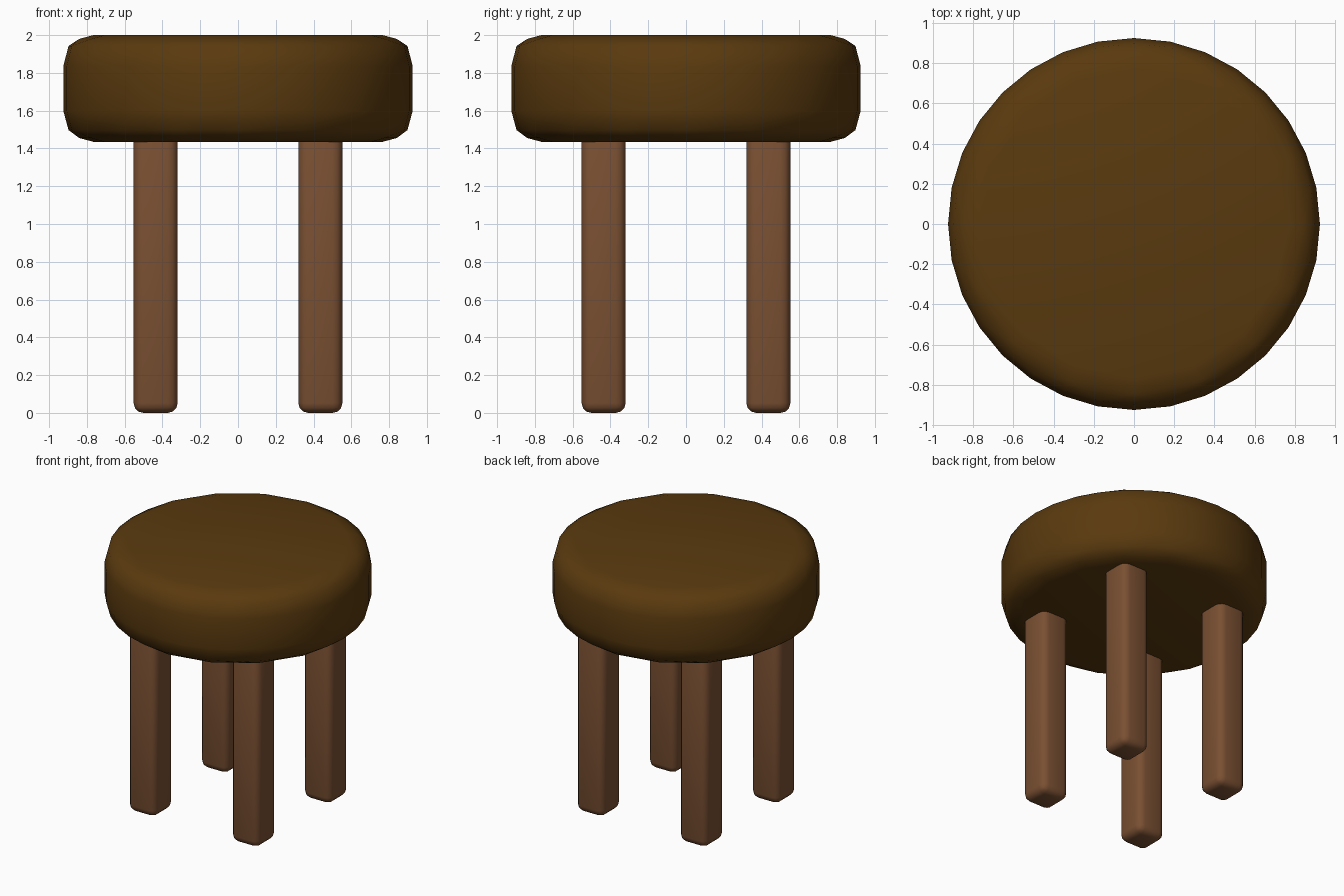
import bpy, bmesh, math

if "Cube" in bpy.data.objects:
    bpy.data.objects.remove(bpy.data.objects["Cube"])

def material(name, rgb):
    m = bpy.data.materials.new(name)
    m.diffuse_color = (*rgb, 1)
    m.use_nodes = True
    m.node_tree.nodes["Principled BSDF"].inputs["Base Color"].default_value = m.diffuse_color
    return m

def make_object(name, bm, mat, angle):
    bmesh.ops.recalc_face_normals(bm, faces=bm.faces)
    me = bpy.data.meshes.new(name)
    bm.to_mesh(me)
    bm.free()
    me.materials.append(mat)
    ob = bpy.data.objects.new(name, me)
    bpy.context.collection.objects.link(ob)
    bpy.ops.object.select_all(action='DESELECT')
    ob.select_set(True)
    bpy.context.view_layer.objects.active = ob
    bpy.ops.object.shade_smooth_by_angle(angle=math.radians(angle))
    return ob

cushion = material("dark brown cushion", (0.102, 0.042, 0.0045))
wood = material("brown wood", (0.195, 0.080, 0.032))

# Seat: rounded disc, 32 sides around the wall, 16 on the caps
profile = [(0.765, 1.435, 16), (0.84, 1.455, 16), (0.897, 1.497, 32), (0.925, 1.60, 32),
           (0.925, 1.835, 32), (0.897, 1.943, 32), (0.84, 1.98, 16), (0.765, 2.0, 16)]
bm = bmesh.new()
rings = []
for r, z, n in profile:
    rings.append([bm.verts.new((r * math.cos(math.tau * i / n), r * math.sin(math.tau * i / n), z))
                  for i in range(n)])
for a, b in zip(rings, rings[1:]):
    if len(a) == len(b):
        n = len(a)
        for i in range(n):
            bm.faces.new((a[i], a[(i + 1) % n], b[(i + 1) % n], b[i]))
    else:
        few, many = sorted((a, b), key=len)
        n = len(few)
        for i in range(n):
            j, k = (i + 1) % n, (2 * i + 2) % (2 * n)
            bm.faces.new((few[i], many[2 * i], many[2 * i + 1]))
            bm.faces.new((few[i], many[2 * i + 1], few[j]))
            bm.faces.new((few[j], many[2 * i + 1], many[k]))
bm.faces.new(rings[0])
bm.faces.new(rings[-1])
make_object("seat", bm, cushion, 60)

# Legs: square posts with rounded edges, tops hidden in the seat
W, H, P = 0.233, 1.52, 0.436
for name, sx, sy in (("front_left_leg", -1, -1), ("front_right_leg", 1, -1),
                     ("back_left_leg", -1, 1), ("back_right_leg", 1, 1)):
    bm = bmesh.new()
    bmesh.ops.create_cube(bm, size=1)
    for v in bm.verts:
        v.co = (v.co.x * W + sx * P, v.co.y * W + sy * P, (v.co.z + 0.5) * H)
    bmesh.ops.bevel(bm, geom=bm.edges[:], offset=0.052, segments=3, profile=0.5, affect='EDGES')
    make_object(name, bm, wood, 60)
